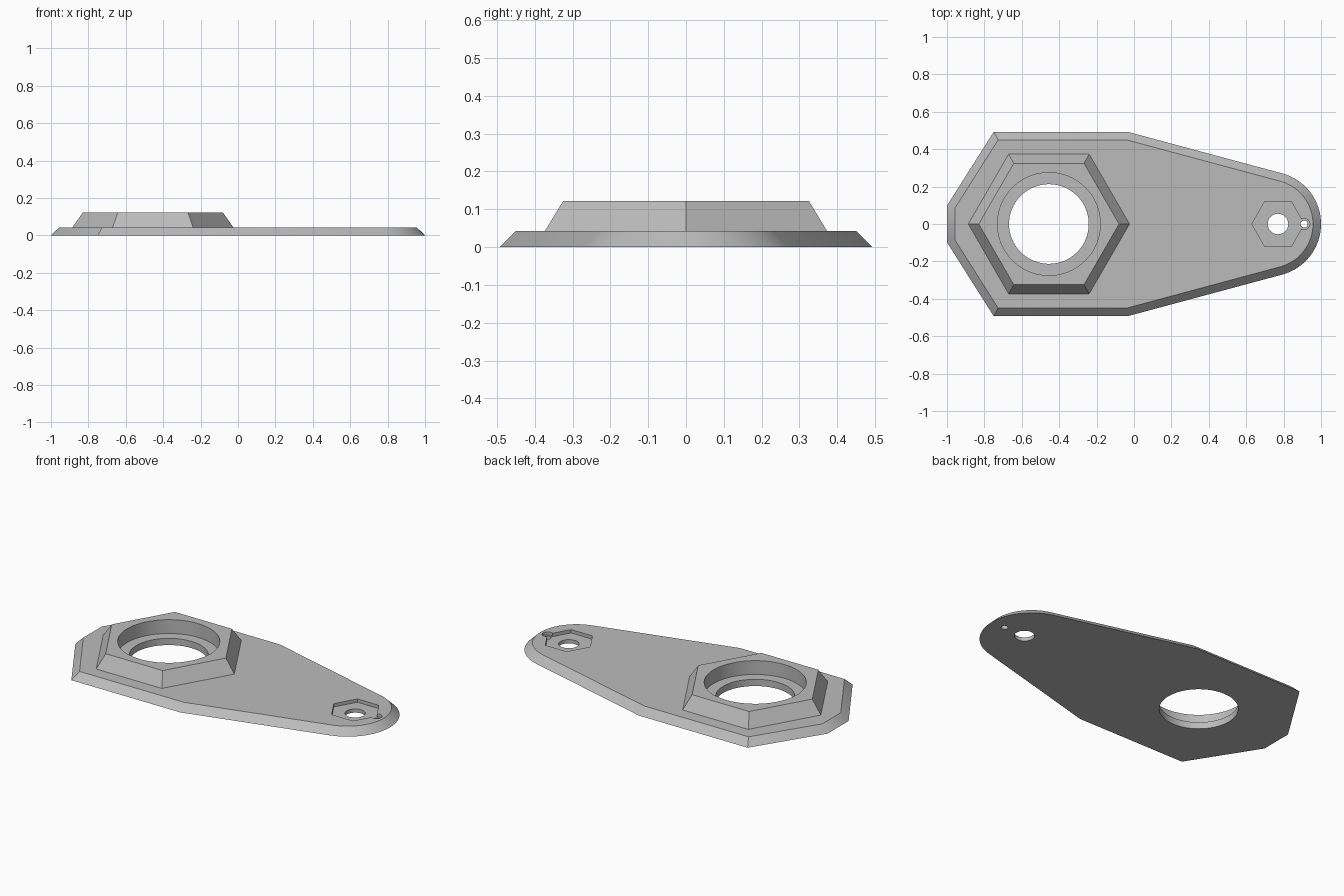
import bpy, bmesh
from math import sin, cos, tan, radians, tau
from mathutils import Vector

if "Cube" in bpy.data.objects:
    bpy.data.objects.remove(bpy.data.objects["Cube"])

PLATE_TOP = 0.042
BOSS_TOP = 0.122

grey = bpy.data.materials.new("plain_grey")
grey.use_nodes = True
colour = (0.5, 0.5, 0.5, 1)
grey.diffuse_color = colour
grey.node_tree.nodes["Principled BSDF"].inputs["Base Color"].default_value = colour


def loft(name, rings):
    """Closed solid through a stack of (outline, z) rings."""
    bm = bmesh.new()
    loops = [[bm.verts.new((x, y, z)) for x, y in pts] for pts, z in rings]
    for low, high in zip(loops, loops[1:]):
        n = len(low)
        for i in range(n):
            j = (i + 1) % n
            bm.faces.new((low[i], low[j], high[j], high[i]))
    bm.faces.new(loops[0][::-1])
    bm.faces.new(loops[-1])
    bmesh.ops.recalc_face_normals(bm, faces=bm.faces)
    mesh = bpy.data.meshes.new(name)
    bm.to_mesh(mesh)
    bm.free()
    obj = bpy.data.objects.new(name, mesh)
    bpy.context.collection.objects.link(obj)
    return obj


def polygon(x, radius, sides):
    return [(x + radius * cos(tau * i / sides), radius * sin(tau * i / sides))
            for i in range(sides)]


def offset(pts, d):
    """Move every side of a counter-clockwise outline inwards by d."""
    result = []
    for i, p in enumerate(pts):
        a, b, c = Vector(pts[i - 1]), Vector(p), Vector(pts[(i + 1) % len(pts)])
        u, v = (b - a).normalized(), (c - b).normalized()
        n1, n2 = Vector((-u.y, u.x)), Vector((-v.y, v.x))
        result.append(tuple(b + (n1 + n2) * d / (1 + n1.dot(n2))))
    return result


def combine(target, tool, operation):
    tool.hide_render = True
    mod = target.modifiers.new(tool.name, "BOOLEAN")
    mod.operation = operation
    mod.solver = "EXACT"
    mod.object = tool
    bpy.context.view_layer.objects.active = target
    bpy.ops.object.modifier_apply(modifier=mod.name)
    bpy.data.objects.remove(tool)


# Tapered plate with a rounded tip and a chamfered edge
steps = 32
tip = [(0.72 + 0.28 * cos(radians(a)), 0.28 * sin(radians(a)))
       for a in (-75 + 150 * i / steps for i in range(steps + 1))]
side = [(-0.035, 0.493), (-0.75, 0.493), (-1.0, 0.098)]
outline = tip + side + [(x, -y) for x, y in reversed(side)]
plate = loft("mounting_plate", [(outline, 0), (offset(outline, 0.043), PLATE_TOP)])

# Raised hexagonal boss
wide, narrow = polygon(-0.455, 0.431, 6), polygon(-0.455, 0.375, 6)
boss = loft("hexagonal_boss", [(wide, 0.02), (wide, PLATE_TOP), (narrow, BOSS_TOP)])
combine(plate, boss, "UNION")

# Stepped bore, hexagonal nut recess, bolt hole and small stepped pin hole
cuts = [
    ("bore", -0.455, 0.213, 64, -0.1),
    ("counterbore", -0.455, 0.275, 64, 0.04),
    ("nut_recess", 0.77, 0.14, 6, 0.022),
    ("bolt_hole", 0.77, 0.055, 32, -0.1),
    ("pin_recess", 0.91, 0.03, 24, 0.024),
    ("pin_hole", 0.91, 0.019, 24, -0.1),
]
for name, x, radius, sides, floor in cuts:
    pts = polygon(x, radius, sides)
    combine(plate, loft(name, [(pts, floor), (pts, 0.3)]), "DIFFERENCE")

plate.data.materials.clear()
plate.data.materials.append(grey)
for face in plate.data.polygons:
    face.material_index = 0

bpy.ops.object.select_all(action="DESELECT")
plate.select_set(True)
bpy.context.view_layer.objects.active = plate
bpy.ops.object.shade_smooth_by_angle(angle=radians(30))
